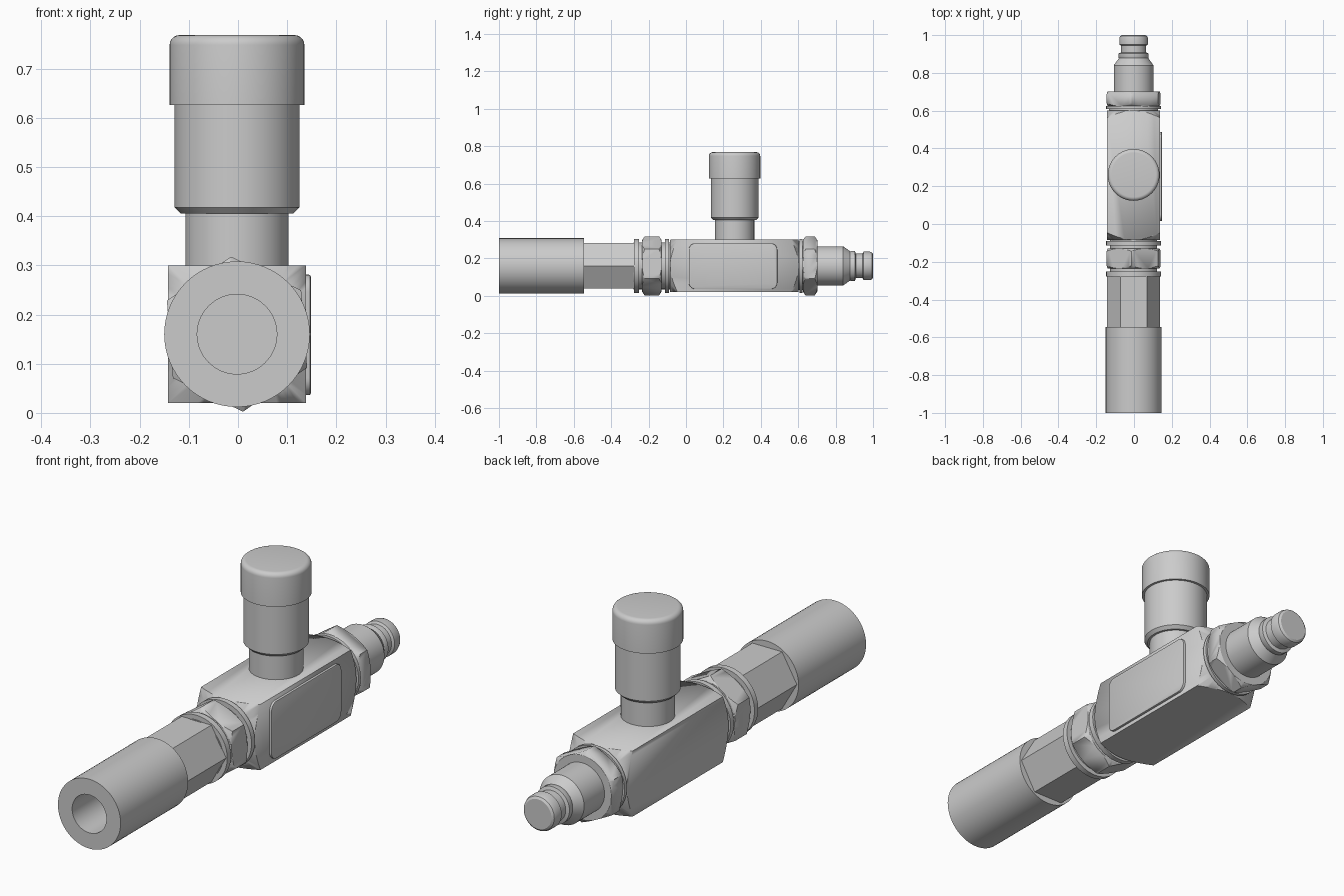
import bpy, bmesh, math
from mathutils import Vector

if "Cube" in bpy.data.objects:
    bpy.data.objects.remove(bpy.data.objects["Cube"])

CX, CZ = -0.002, 0.16      # flow axis
KY = 0.26                  # knob axis


def finish(name, bm, angle=30):
    bmesh.ops.recalc_face_normals(bm, faces=bm.faces[:])
    me = bpy.data.meshes.new(name)
    bm.to_mesh(me)
    bm.free()
    ob = bpy.data.objects.new(name, me)
    bpy.context.collection.objects.link(ob)
    select(ob)
    bpy.ops.object.shade_smooth_by_angle(angle=math.radians(angle))
    return ob


def select(ob):
    bpy.ops.object.select_all(action='DESELECT')
    ob.select_set(True)
    bpy.context.view_layer.objects.active = ob


def lathe(name, profile, axis='Y', n=64, rot=0.0):
    """Revolve (radius, position) pairs about the flow axis (Y) or knob axis (Z)."""
    bm = bmesh.new()
    rings = []
    for r, t in profile:
        ring = []
        for i in range(1 if r == 0 else n):
            a = rot + 2 * math.pi * i / n
            u, v = r * math.cos(a), r * math.sin(a)
            co = (CX + u, t, CZ + v) if axis == 'Y' else (CX + u, KY + v, t)
            ring.append(bm.verts.new(co))
        rings.append(ring)
    for A, B in zip(rings, rings[1:]):
        for i in range(n):
            j = (i + 1) % n
            if len(A) == 1:
                bm.faces.new((A[0], B[i], B[j]))
            elif len(B) == 1:
                bm.faces.new((A[i], A[j], B[0]))
            else:
                bm.faces.new((A[i], A[j], B[j], B[i]))
    return finish(name, bm)


def solid(name, profile, **kw):
    return lathe(name, [(0, profile[0][1])] + profile + [(0, profile[-1][1])], **kw)


def box(lo, hi):
    lo, hi = Vector(lo), Vector(hi)
    bm = bmesh.new()
    bmesh.ops.create_cube(bm, size=1)
    for v in bm.verts:
        v.co = (lo + hi) / 2 + v.co * (hi - lo)
    return bm


def turned(ob, y0, y1, r_end, r_max, depth):
    """Trim an object's corners with a chamfered round envelope."""
    env = solid("envelope", [(r_end, y0), (r_max, y0 + depth), (r_max, y1 - depth), (r_end, y1)], n=96)
    m = ob.modifiers.new("turned", 'BOOLEAN')
    m.operation, m.solver, m.object = 'INTERSECT', 'EXACT', env
    select(ob)
    bpy.ops.object.modifier_move_to_index(modifier="turned", index=0)
    bpy.ops.object.modifier_apply(modifier="turned")
    bpy.data.objects.remove(env)


def hexagon(name, y0, y1, r, rot):
    return solid(name, [(r, y0), (r, y1)], n=6, rot=rot)


# valve block with turned ends
block = finish("valve_block", box((-0.142, -0.085, 0.02), (0.138, 0.602, 0.30)))
turned(block, -0.085, 0.602, 0.138, 0.215, 0.05)

# raised label plate with rounded corners
bm = box((0.13, 0.015, 0.036), (0.148, 0.488, 0.281))
corners = [e for e in bm.edges if abs(e.verts[0].co.x - e.verts[1].co.x) > 0.01]
bmesh.ops.bevel(bm, geom=corners, offset=0.035, segments=8, profile=0.5, affect='EDGES')
rim = [e for e in bm.edges if all(v.co.x > 0.147 for v in e.verts)]
bmesh.ops.bevel(bm, geom=rim, offset=0.004, segments=2, profile=0.5, affect='EDGES')
finish("side_plate", bm)

# hex nuts with chamfered corners
for name, y0, y1 in (("inlet_nut", -0.235, -0.13), ("outlet_nut", 0.625, 0.702)):
    nut = hexagon(name, y0, y1, 0.158, math.radians(94.4))
    turned(nut, y0, y1, 0.137, 0.17, 0.022)

# washers and threaded necks
for name, y0, y1, r in (("inlet_neck", -0.28, -0.08, 0.125),
                        ("inlet_washer", -0.113, -0.09, 0.145),
                        ("inlet_collar", -0.277, -0.252, 0.145),
                        ("outlet_neck", 0.595, 0.63, 0.13),
                        ("outlet_washer", 0.608, 0.624, 0.145)):
    solid(name, [(r, y0), (r, y1)])

# inlet hex shank and hollow sleeve
hexagon("inlet_hex", -0.55, -0.27, 0.14, 0.0)
lathe("inlet_sleeve", [(0, -0.56), (0.081, -0.56), (0.081, -1.0), (0.148, -1.0),
                       (0.148, -0.545), (0, -0.545)])

# outlet nipple
solid("outlet_nipple", [(0.105, 0.69), (0.105, 0.84), (0.078, 0.878), (0.08, 0.882), (0.08, 0.903),
                        (0.066, 0.908), (0.066, 0.944), (0.076, 0.95), (0.076, 0.983),
                        (0.072, 0.994), (0.063, 1.0)])

# adjusting knob: stem, barrel and rounded cap
solid("knob_stem", [(0.105, 0.28), (0.105, 0.41)], axis='Z')
solid("knob_barrel", [(0.114, 0.405), (0.127, 0.418), (0.127, 0.63)], axis='Z')
fillet = [(0.117 + 0.02 * math.cos(a), 0.748 + 0.02 * math.sin(a))
          for a in (math.radians(15 * i) for i in range(7))]
solid("knob_cap", [(0.137, 0.626)] + fillet, axis='Z')
